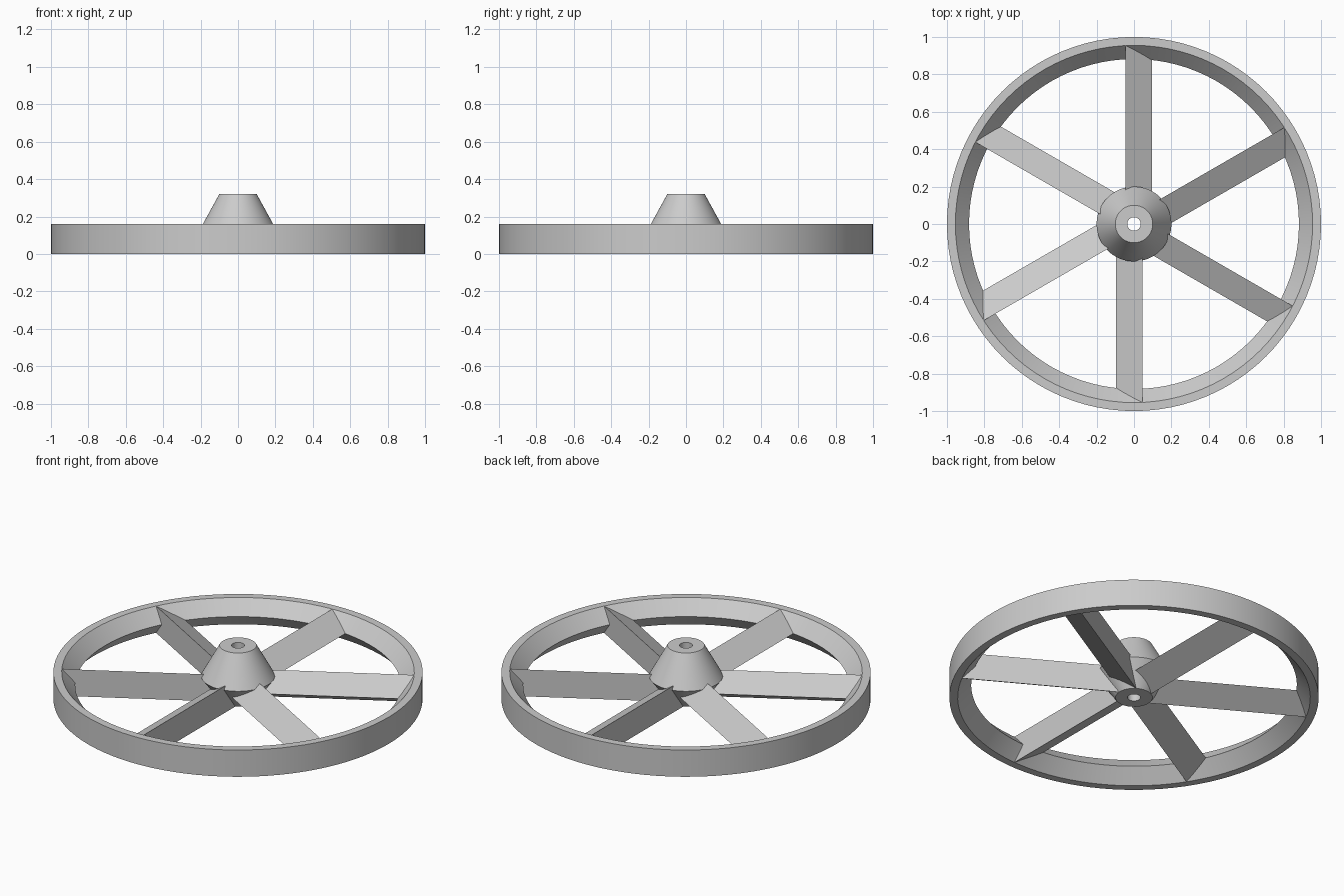
import bpy, bmesh, math
from mathutils import Matrix

cube = bpy.data.objects.get("Cube")
if cube:
    bpy.data.objects.remove(cube, do_unlink=True)

SEGMENTS = 96
BLADES = 6

grey = bpy.data.materials.new("light_grey")
grey.use_nodes = True
colour = (0.6, 0.6, 0.6, 1)
grey.diffuse_color = colour
grey.node_tree.nodes["Principled BSDF"].inputs["Base Color"].default_value = colour


def finish(bm, name):
    bmesh.ops.recalc_face_normals(bm, faces=bm.faces)
    mesh = bpy.data.meshes.new(name)
    bm.to_mesh(mesh)
    bm.free()
    mesh.materials.append(grey)
    obj = bpy.data.objects.new(name, mesh)
    bpy.context.collection.objects.link(obj)
    return obj


def lathe(name, profile):
    """Revolve a closed (radius, height) loop around z."""
    bm = bmesh.new()
    rings = []
    for i in range(SEGMENTS):
        a = math.tau * i / SEGMENTS
        rings.append([bm.verts.new((r * math.cos(a), r * math.sin(a), z)) for r, z in profile])
    n = len(profile)
    for i, ring in enumerate(rings):
        after = rings[(i + 1) % SEGMENTS]
        for j in range(n):
            k = (j + 1) % n
            bm.faces.new((ring[j], after[j], after[k], ring[k]))
    obj = finish(bm, name)
    bpy.ops.object.select_all(action='DESELECT')
    obj.select_set(True)
    bpy.context.view_layer.objects.active = obj
    bpy.ops.object.shade_smooth_by_angle(angle=math.radians(25))
    return obj


def blade(name, angle):
    """Triangular bar running from the hub out into the rim."""
    section = [(-0.045, 0.16), (0.095, 0.08), (-0.045, 0)]
    bm = bmesh.new()
    inner, outer = ([bm.verts.new((x, y, z)) for x, z in section] for y in (0.07, 0.958))
    bm.faces.new(inner)
    bm.faces.new(outer)
    for j in range(3):
        k = (j + 1) % 3
        bm.faces.new((inner[j], inner[k], outer[k], outer[j]))
    bm.transform(Matrix.Rotation(angle, 4, 'Z'))
    return finish(bm, name)


# Outer ring with a ridge around its inside
lathe("rim", [(1, 0), (1, 0.16), (0.955, 0.16), (0.882, 0.08), (0.955, 0)])

# Double-cone hub with a through bore
lathe("hub", [(0.1, 0), (0.2, 0.138), (0.1, 0.32), (0.036, 0.32), (0.036, 0)])

# Blades
for i in range(BLADES):
    blade(f"blade_{i + 1}", math.tau * i / BLADES)
